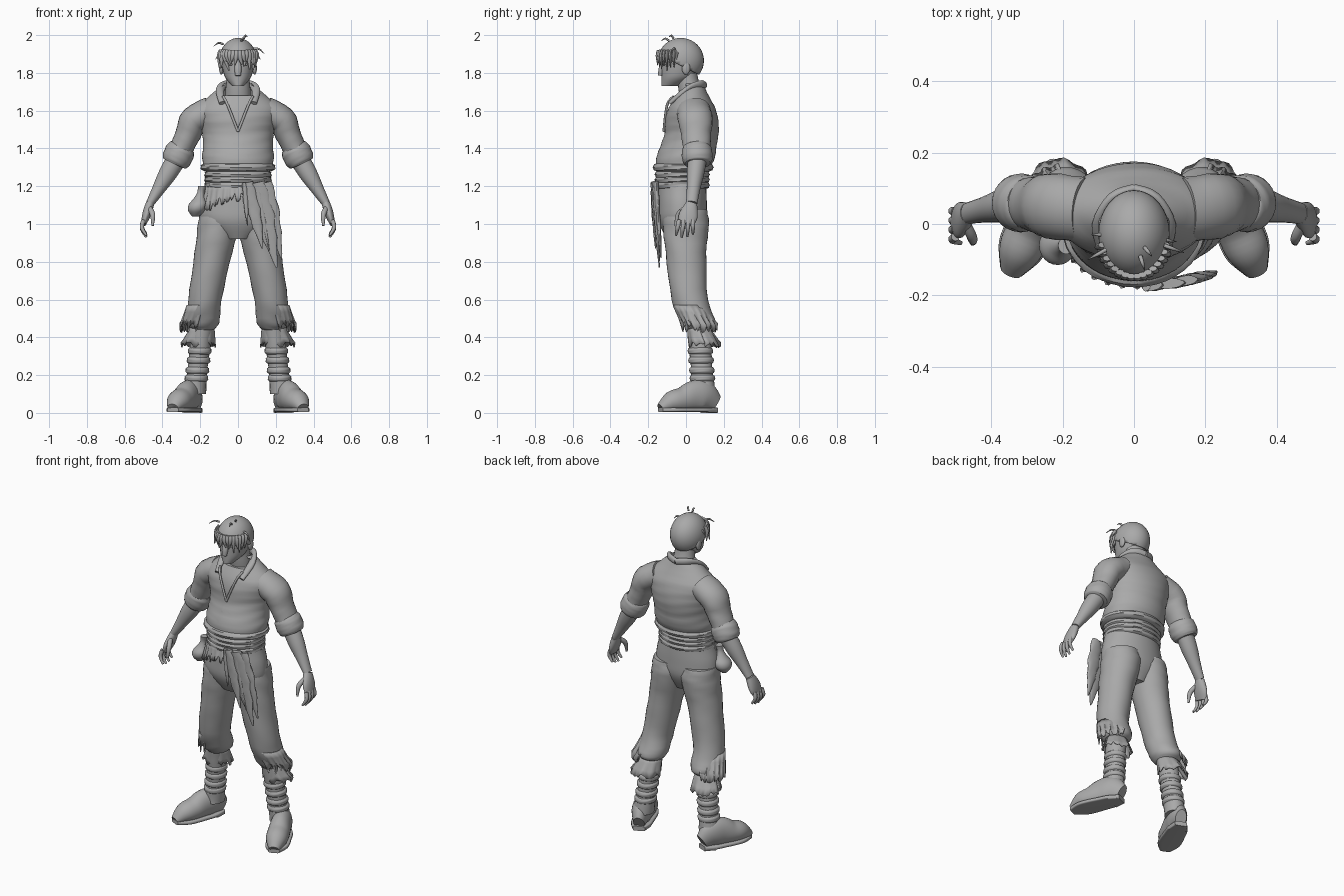
import bpy, bmesh, math, random
from mathutils import Vector

random.seed(4)
cube = bpy.data.objects.get("Cube")
if cube:
    bpy.data.objects.remove(cube)

GREY = (.4, .4, .4, 1)
clay = bpy.data.materials.new("plain grey")
clay.diffuse_color = GREY
clay.use_nodes = True
clay.node_tree.nodes["Principled BSDF"].inputs["Base Color"].default_value = GREY

# Joints of the left side, mirrored for the right
COLLARBONE, SHOULDER = Vector((.14, .04, 1.6)), Vector((.23, .05, 1.55))
ELBOW, WRIST, KNUCKLES = Vector((.325, .06, 1.345)), Vector((.465, .03, 1.11)), Vector((.5, 0, 1))
HIP, THIGH, KNEE = Vector((.1, 0, 1)), Vector((.13, 0, .85)), Vector((.175, .02, .6))
CALF, ANKLE = Vector((.185, .065, .48)), Vector((.23, .093, .1))
HEEL, TOE = Vector((.22, .155, 0)), Vector((.345, -.135, 0))
UP = Vector((0, 0, 1))


def finish(name, bm, thickness=0, pair=False):
    """Turn a bmesh into a smooth object, mirrored if it is one of a pair."""
    bmesh.ops.recalc_face_normals(bm, faces=bm.faces)
    mesh = bpy.data.meshes.new(name)
    bm.to_mesh(mesh)
    bm.free()
    mesh.materials.append(clay)
    ob = bpy.data.objects.new(name, mesh)
    bpy.context.collection.objects.link(ob)
    bpy.ops.object.select_all(action='DESELECT')
    ob.select_set(True)
    bpy.context.view_layer.objects.active = ob
    bpy.ops.object.shade_smooth_by_angle(angle=math.radians(50))
    if thickness:
        ob.modifiers.new("thickness", 'SOLIDIFY').thickness = thickness
    if pair:
        ob.modifiers.new("other side", 'MIRROR').use_mirror_merge = False


def spread(start, end, count):
    """Evenly spaced points from start to end."""
    return [start.lerp(end, i / (count - 1)) for i in range(count)]


def smooth_rows(rows, steps=4):
    """Catmull-Rom interpolation of tuples."""
    padded = [rows[0]] + rows + [rows[-1]]
    out = []
    for quad in zip(padded, padded[1:], padded[2:], padded[3:]):
        for i in range(steps):
            t = i / steps
            out.append([q + t / 2 * (r - p + t * (2 * p - 5 * q + 4 * r - s + t * (3 * (q - r) + s - p)))
                        for p, q, r, s in zip(*quad)])
    return out + [rows[-1]]


def loft(path, depths, widths, axis=(0, 1, 0), flat=False, power=2, wrinkle=0,
         sides=24, floor=None, caps=True):
    """Skin ellipses along a path: depth runs along the axis, width across it."""
    rows = smooth_rows([(*p, d, w) for p, d, w in zip(path, depths, widths)])
    centres = [Vector(row[:3]) for row in rows]
    bm = bmesh.new()
    rings = []
    for i, row in enumerate(rows):
        ahead = UP if flat else (centres[min(i + 1, len(rows) - 1)] - centres[max(i - 1, 0)]).normalized()
        deep = Vector(axis)
        deep = (deep - deep.dot(ahead) * ahead).normalized()
        wide = ahead.cross(deep)
        ring = []
        for j in range(sides):
            turn = math.tau * j / sides
            c, s = (math.copysign(abs(v) ** (2 / power), v) for v in (math.cos(turn), math.sin(turn)))
            fold = 1 + wrinkle * math.sin(2 * i + 2 * math.sin(2 * turn + i / 5))
            co = centres[i] + fold * (deep * c * row[3] + wide * s * row[4])
            if floor is not None:
                co.z = max(co.z, floor)
            ring.append(bm.verts.new(co))
        rings.append(ring)
    for low, high in zip(rings, rings[1:]):
        for j in range(sides):
            bm.faces.new((low[j - 1], low[j], high[j], high[j - 1]))
    if caps:
        bm.faces.new(rings[0])
        bm.faces.new(rings[-1])
    return bm


def limb(name, path, depths, squash=1.0, widths=None, pair=True, **options):
    widths = widths or [d * squash for d in depths]
    finish(name, loft([Vector(p) for p in path], depths, widths, **options), pair=pair)


def band(name, centre, depth, squash, half, along=UP, pair=True, **options):
    """A rounded cloth roll around a limb or the body."""
    path = [centre + along * half * k for k in (-1, -.5, .5, 1)]
    limb(name, path, [depth * k for k in (.85, 1, 1, .85)], squash, pair=pair, wrinkle=.015, **options)


def ball_mesh(place, size):
    bm = bmesh.new()
    bmesh.ops.create_uvsphere(bm, u_segments=32, v_segments=20, radius=1)
    for v in bm.verts:
        v.co = Vector(p + s * c for p, s, c in zip(place, size, v.co))
    return bm


def ball(name, place, size, pair=False):
    finish(name, ball_mesh(place, size), pair=pair)


def ragged(name, top, bottom, r_top, r_bottom, squash, jag, arc=(0, 360), slope=0, pair=True):
    """Torn cloth hanging between two ellipses, over an arc in degrees."""
    bm = bmesh.new()
    columns = 40
    grid = []
    for i in range(columns + 1):
        f = i / columns
        turn = math.radians(arc[0] + (arc[1] - arc[0]) * f)
        tear = random.uniform(-jag, jag)
        column = []
        for k in (0, .3, .7, 1):
            r = (r_top + (r_bottom - r_top) * k) * (1 + .05 * k * math.sin(i * 1.3))
            offset = Vector((r * math.cos(turn), r * squash * math.sin(turn), k ** 3 * tear + k * slope * f))
            column.append(bm.verts.new(top.lerp(bottom, k) + offset))
        grid.append(column)
    for a, b in zip(grid, grid[1:]):
        for j in range(3):
            bm.faces.new((a[j], b[j], b[j + 1], a[j + 1]))
    finish(name, bm, .006, pair)


def spine(z):
    """Centre of the body, leaning back from the waist to the chest."""
    return Vector((0, -.02 + .05 * min(max((z - 1.28) / .2, 0), 1), z))


def belly(x, z):
    """Point on cloth hanging in front of the hips."""
    return Vector((x, .8 * x * x - .175, z))


# Shirt body, cut open in a V over the chest
trunk = [spine(p.z) for p in spread(UP * 1.285, UP * 1.745, 8)]
trunk_depths = [.14, .155, .148, .143, .141, .125, .09, .06]
trunk_widths = [.18, .19, .185, .19, .205, .215, .15, .07]
bm = loft(trunk, trunk_depths, trunk_widths, flat=True, wrinkle=.008, sides=48, caps=False)
TIP, WIDEN = 1.49, .4
for direction in (-1, 1):
    front = [f for f in bm.faces if f.calc_center_median().y < 0]
    parts = set(front) | {e for f in front for e in f.edges} | {v for f in front for v in f.verts}
    bmesh.ops.bisect_plane(bm, geom=list(parts), plane_co=UP * TIP, plane_no=(direction, 0, -WIDEN))
opening = [f for f in bm.faces for c in [f.calc_center_median()]
           if c.y < 0 and abs(c.x) < WIDEN * (c.z - TIP)]
bmesh.ops.delete(bm, geom=opening, context='FACES')
finish("shirt_body", bm)
limb("chest", trunk[2:7], [d - .012 for d in trunk_depths[2:7]],
     widths=[w - .012 for w in trunk_widths[2:7]], pair=False, flat=True)
band("shirt_hem", spine(1.3), .157, 1.24, .024, pair=False, sides=40)
limb("shirt_edges", [(.078, -.066, 1.675), (.055, -.1, 1.63), (0, -.118, TIP)], [.007] * 3, sides=10)
limb("collar", [(0, .1, 1.735), (.06, .075, 1.74), (.095, 0, 1.71), (.085, -.086, 1.64)],
     [.012, .014, .015, .01], 1.5)

# Neck, head and face
limb("neck", spread(Vector((0, .03, 1.66)), Vector((0, 0, 1.82)), 4), [.062, .06, .055, .055], 1.1,
     pair=False, flat=True)
jaw = [.03, .065, .08, .088]
jaw_depths = [w * 1.1 + .01 for w in jaw]
limb("jaw", [(0, d - .13, 1.73 + .04 * i) for i, d in enumerate(jaw_depths)], jaw_depths,
     widths=jaw, pair=False, flat=True)
ball("skull", (0, -.022, 1.87), (.09, .112, .1))
limb("nose", spread(Vector((0, -.122, 1.86)), Vector((0, -.136, 1.785)), 3), [.01, .016, .012], 1.2, pair=False)
for z in (1.757, 1.766):
    ball("lip", (0, -.115, z), (.023, .012, .005))
ball("brows", (.04, -.118, 1.865), (.03, .014, .007), pair=True)
ball("eyes", (.036, -.114, 1.845), (.017, .01, .007), pair=True)
ball("ears", (.088, 0, 1.825), (.012, .022, .034), pair=True)

# Hair cap trimmed from brow to nape, with loose locks
bm = ball_mesh((0, -.027, 1.865), (.1, .122, .12))
bmesh.ops.bisect_plane(bm, geom=bm.verts[:] + bm.edges[:] + bm.faces[:], plane_co=(0, -.15, 1.9),
                       plane_no=(0, -.5, -1), clear_outer=True)
finish("hair", bm, .008)
for i in range(16):
    turn = math.radians(195 + 10 * i)
    root = Vector((.092 * math.cos(turn), .118 * math.sin(turn) - .028, 1.92))
    fall = Vector((random.uniform(-.02, .02), -.004, .05 * abs(math.cos(turn)) * -1 - random.uniform(.04, .08)))
    bulge = Vector((root.x * .1, -.006, -.03))
    limb("fringe_lock", [root, root + bulge, root + fall], [.008, .009, .002], 1.5, pair=False, sides=8)
for reach in (Vector((.03, -.1, 0)), Vector((.05, -.06, .02)), Vector((.14, -.05, -.07)),
              Vector((-.13, -.07, -.03)), Vector((.12, -.02, -.1)), Vector((-.12, 0, -.1))):
    root = Vector((0, -.03, 1.97)) + reach * .6
    limb("stray_lock", [root, root + reach * .2 + UP * .012, root + reach * .4],
         [.006, .005, .001], pair=False, sides=8, axis=(.1, .2, 1))

# Hips, sash, torn cloth and pouch
limb("trouser_seat", [spine(p.z) * 1 for p in spread(UP * .92, UP * 1.28, 5)],
     [.08, .125, .13, .127, .12], widths=[.08, .19, .2, .18, .165], pair=False, flat=True, sides=36)
for z in (1.205, 1.235, 1.262):
    band("sash_wrap", spine(z), .142, 1.23, .022, pair=False, sides=40)
ragged("torn_sash_edge", spine(1.21), spine(1.06), .176, .2, .78, .028, arc=(185, 285), slope=.1, pair=False)
for x, end_x, end_z, width in ((.05, .13, .87, .035), (.1, .205, .77, .05), (.145, .23, .82, .04),
                               (.035, .05, .99, .014), (.1, .165, .86, .015)):
    limb("sash_tail", spread(belly(x, 1.22), belly(end_x, end_z), 4), [.014, .012, .01, .003],
         widths=[width * k for k in (.8, 1, .7, .1)], pair=False, wrinkle=.12)
limb("pouch", spread(Vector((-.225, -.06, 1.04)), Vector((-.19, -.06, 1.2)), 6),
     [.02, .05, .053, .032, .02, .024], .93, pair=False, flat=True)

# Sleeves, rolled cuffs, forearms and hands
upper_arm = ELBOW - SHOULDER
limb("sleeves", [COLLARBONE, SHOULDER, SHOULDER + upper_arm * .35, SHOULDER + upper_arm * .75, ELBOW],
     [.09, .092, .08, .073, .07], .84, wrinkle=.015)
band("cuffs", SHOULDER + upper_arm * .9, .08, .97, .05, along=upper_arm.normalized())
limb("forearms", spread(ELBOW, WRIST, 4), [.05, .046, .036, .03], widths=[.052, .048, .035, .022])
limb("palms", spread(WRIST, KNUCKLES, 4), [.03, .043, .05, .04], widths=[.022, .024, .021, .014])
for k, length in ((-1.5, .08), (-.5, .09), (.5, .086), (1.5, .074)):
    base = KNUCKLES + Vector((0, .024 * k, .02))
    tip = base + Vector((-.015, .006 * k - .008, -length))
    middle = base.lerp(tip, .5) + Vector((.016, 0, 0))
    limb("fingers", [base, middle, tip], [.012, .011, .006], sides=12)
limb("thumbs", [(.47, 0, 1.085), (.452, -.04, 1.05), (.452, -.055, .99)], [.014, .014, .006], sides=12)

# Baggy trouser legs with torn layers below the knee
limb("trouser_legs", [HIP + UP * .08, HIP, THIGH, KNEE, CALF, CALF - UP * .04],
     [.11, .122, .108, .096, .094, .06], .92, flat=True, wrinkle=.02, sides=32)
shin = ANKLE - CALF
ragged("knee_tatters", KNEE + UP * -.03, CALF + Vector((.022, .01, -.03)), .098, .1, .9, .025, arc=(-85, 85))
ragged("calf_tatters", CALF + shin * .05, CALF + Vector((.025, .035, -.12)), .062, .09, .92, .016)

# Wrapped boots
limb("boot_shafts", spread(CALF, ANKLE, 4), [.065, .06, .057, .066], .92, flat=True, wrinkle=.02)
for k in (.4, .53, .67, .78):
    band("boot_wraps", CALF + shin * k, .066, .93, .018)
heights = [.05, .085, .085, .068, .057, .025]
girths = [.033, .055, .06, .064, .06, .03]
length = spread(HEEL, TOE, 6)
limb("boot_feet", [p + UP * h for p, h in zip(length, heights)], heights, widths=girths, axis=UP, floor=.02)
limb("boot_soles", [p + UP * .016 for p in length], [.012] * 6,
     widths=[g * 1.06 for g in girths], axis=UP, power=5)
limb("boot_heels", [p + UP * .012 for p in length[:2]], [.012] * 2,
     widths=[g * 1.06 for g in girths[:2]], axis=UP, power=6)
